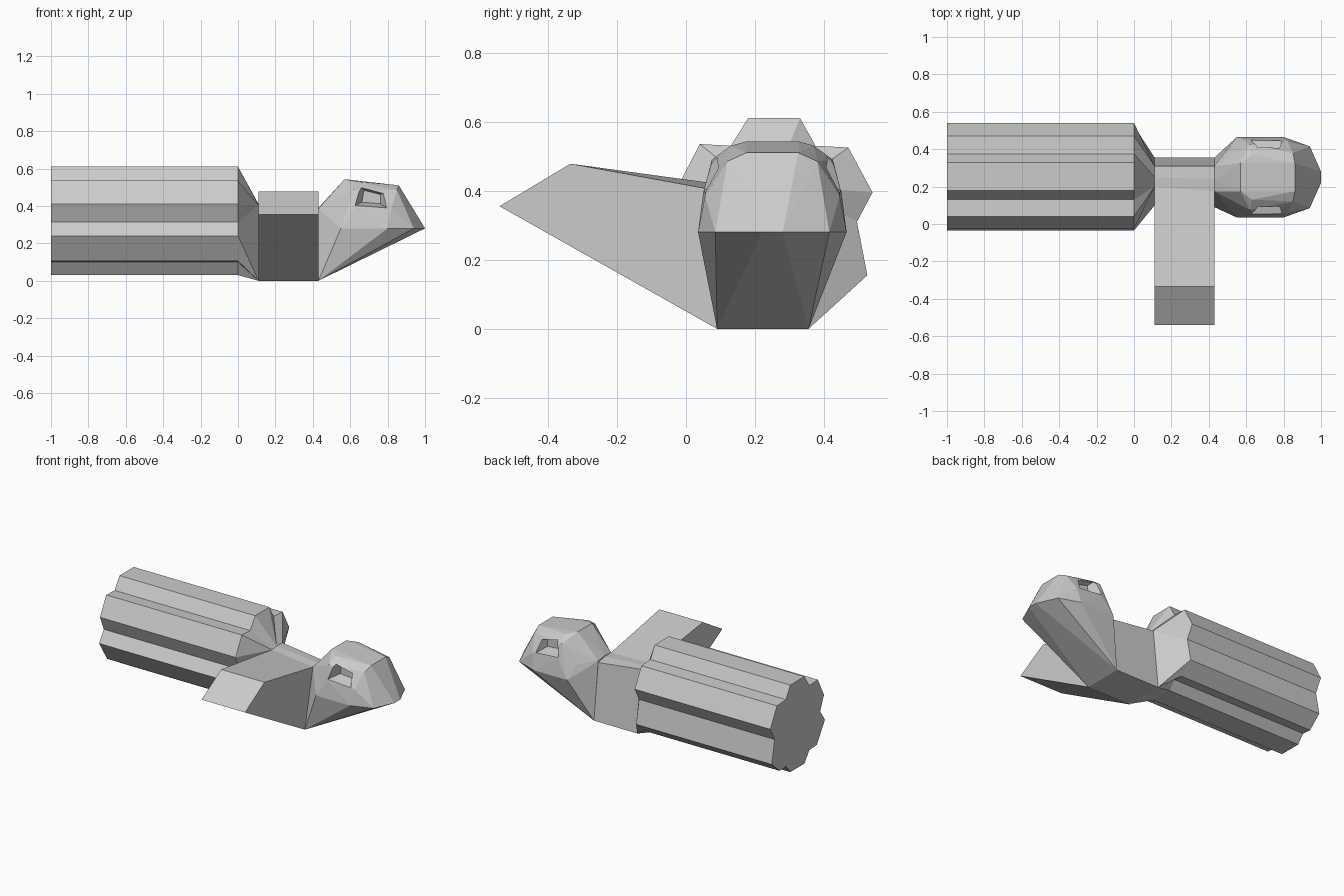
import bpy, bmesh
from mathutils import Vector

if "Cube" in bpy.data.objects:
    bpy.data.objects.remove(bpy.data.objects["Cube"])

CY = 0.25  # long axis of the grip and head


def finish(name, bm):
    bmesh.ops.remove_doubles(bm, verts=bm.verts, dist=1e-5)
    bmesh.ops.recalc_face_normals(bm, faces=bm.faces)
    me = bpy.data.meshes.new(name)
    bm.to_mesh(me)
    bm.free()
    ob = bpy.data.objects.new(name, me)
    bpy.context.scene.collection.objects.link(ob)
    return ob


def ring(bm, x, pts):
    return [bm.verts.new((x, y, z)) for y, z in pts]


def bridge(bm, a, b):
    n = len(a)
    for i in range(n):
        j = (i + 1) % n
        loop = [a[i], a[j], b[j], b[i]]
        bm.faces.new(list(dict.fromkeys(loop)))


def hull(name, pts):
    bm = bmesh.new()
    for p in pts:
        bm.verts.new(p)
    res = bmesh.ops.convex_hull(bm, input=bm.verts)
    junk = [v for v in bm.verts if not v.link_faces]
    bmesh.ops.delete(bm, geom=junk, context='VERTS')
    bmesh.ops.dissolve_limit(bm, angle_limit=0.02, verts=bm.verts, edges=bm.edges)
    return finish(name, bm)


# neck core outline (y, z), then fluted outline with the core corner each point joins
core = [(.25, .41), (.2, .405), (.1, 0), (.355, 0), (.31, .41)]
flutes = [
    (.33, .61, 0), (.18, .61, 0), (.13, .53, 1), (.04, .535, 1), (-.025, .41, 1),
    (.015, .315, 1), (-.035, .24, 2), (.05, .105, 2), (.13, .1, 2), (.18, .03, 2),
    (.33, .03, 3), (.375, .085, 3), (.44, .08, 3), (.525, .155, 3), (.495, .31, 4),
    (.54, .395, 4), (.47, .525, 4), (.375, .53, 0)]

# fluted grip with tapered collar
bm = bmesh.new()
prof = [(y, z) for y, z, _ in flutes]
a, b = ring(bm, -1, prof), ring(bm, 0, prof)
c = ring(bm, .11, core)
bm.faces.new(a)
bridge(bm, a, b)
bridge(bm, b, [c[k] for _, _, k in flutes])
bm.faces.new(c)
finish("fluted_grip", bm)

# neck with the side wing
bm = bmesh.new()
wing = [(-.335, .478), (-.54, .355), (.09, 0), (.355, 0)]
n0 = ring(bm, .11, [(.31, .41), (.25, .41), (.2, .405)] + wing)
n1 = ring(bm, .43, [(.31, .37), (.24, .385), (.175, .385)] + wing)
bridge(bm, n0, n1)
bm.faces.new(n0)
bm.faces.new(n1)
finish("neck_and_wing", bm)

# faceted head: neck end plus mirrored rim, cheek, brow and crown corners (x, half width, z)
half = [
    (.55, .215, .28), (.8, .215, .28), (.94, .165, .28), (1, .03, .28),
    (.52, .15, .37), (.63, .2, .395), (.82, .195, .385),
    (.57, .075, .543), (.62, .175, .49), (.63, .12, .53),
    (.86, .075, .51), (.85, .13, .485)]
pts = [(.43, .09, 0), (.43, .355, 0), (.43, .31, .38), (.43, .24, .39), (.43, .175, .385)]
pts += [(x, CY + s * w, z) for x, w, z in half for s in (1, -1)]
head = hull("faceted_head", pts)

# eye sockets cut into both sides
socket = [(.62, .40), (.80, .385), (.80, .475), (.64, .515)]
mid = Vector((.715, .445))
for s in (1, -1):
    cp = []
    for w, k in ((.23, 1.1), (.12, .55)):
        for p in socket:
            q = mid + (Vector(p) - mid) * k
            cp.append((q.x, CY + s * w, q.y))
    cutter = hull("socket_cutter", cp)
    cutter.hide_render = True
    mod = head.modifiers.new("socket", 'BOOLEAN')
    mod.operation = 'DIFFERENCE'
    mod.object = cutter
    bpy.context.view_layer.objects.active = head
    bpy.ops.object.modifier_apply(modifier=mod.name)
    bpy.data.objects.remove(cutter)
